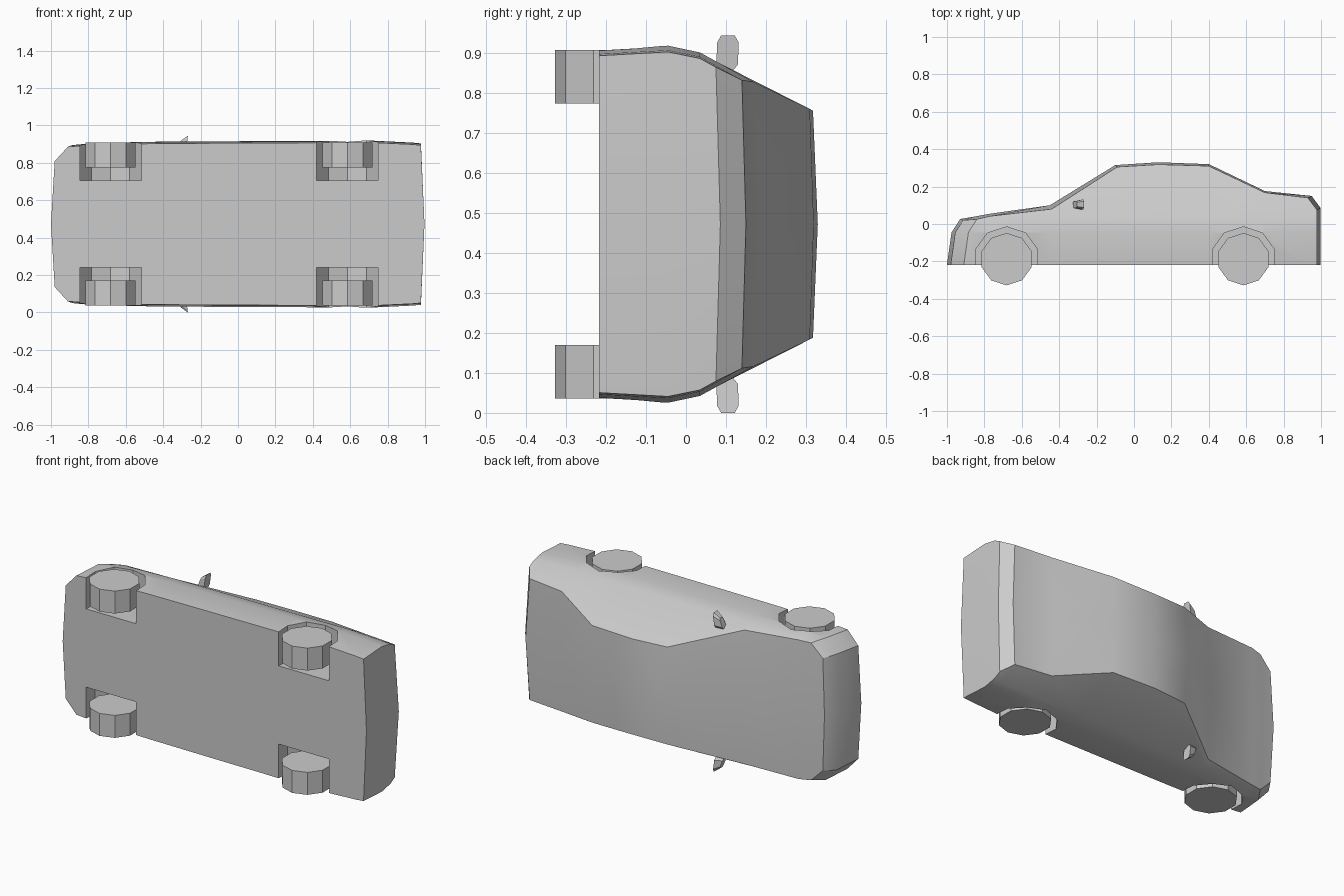
import bpy, bmesh, math
from mathutils import Matrix, Vector

if "Cube" in bpy.data.objects:
    bpy.data.objects.remove(bpy.data.objects["Cube"])

MID = 0.4725                      # car lies on its side: width runs along z
AXLES = (-0.681, 0.585)
AXLE_Y = -0.188

grey = bpy.data.materials.new("plain grey")
grey.use_nodes = True
grey.diffuse_color = (0.6, 0.6, 0.6, 1)
grey.node_tree.nodes["Principled BSDF"].inputs["Base Color"].default_value = (0.6, 0.6, 0.6, 1)


def add_object(name, bm, z=MID):
    bmesh.ops.recalc_face_normals(bm, faces=bm.faces)
    mesh = bpy.data.meshes.new(name)
    bm.to_mesh(mesh)
    bm.free()
    mesh.materials.append(grey)
    ob = bpy.data.objects.new(name, mesh)
    ob.location.z = z
    bpy.context.collection.objects.link(ob)
    return ob


def activate(ob):
    bpy.ops.object.select_all(action='DESELECT')
    ob.select_set(True)
    bpy.context.view_layer.objects.active = ob


def disc(name, x, radius, near, far):
    """Ten-sided drum along z with a corner pointing down."""
    bm = bmesh.new()
    turn = Matrix.Translation((x, AXLE_Y, (near + far) / 2)) @ Matrix.Rotation(math.pi / 2, 4, 'Z')
    bmesh.ops.create_cone(bm, cap_ends=True, segments=10, radius1=radius, radius2=radius,
                          depth=abs(far - near), matrix=turn)
    # put a corner at the lowest point whatever the starting angle
    low = min(bm.verts, key=lambda v: v.co.y).co
    angle = math.atan2(low.x - x, AXLE_Y - low.y)
    bmesh.ops.rotate(bm, verts=bm.verts, cent=(x, AXLE_Y, 0), matrix=Matrix.Rotation(-angle, 3, 'Z'))
    return add_object(name, bm)


# Body: half cross-sections lofted from nose to tail, then mirrored
FLOOR, BELT = -0.218, -0.045
# edge x, centre x, edge height, centre height, width factor, nose lean
STATIONS = [
    (-0.98, -1.0, 0.02, 0.027, 0.77, 1),
    (-0.91, -0.93, 0.026, 0.04, 0.945, 1),
    (-0.77, -0.77, 0.042, 0.055, 0.97, 0),
    (-0.44, -0.45, 0.08, 0.1, 0.985, 0),
    (-0.09, -0.1, 0.305, 0.315, 0.99, 0),
    (0.13, 0.13, 0.318, 0.33, 0.992, 0),
    (0.4, 0.4, 0.31, 0.32, 0.995, 0),
    (0.7, 0.7, 0.168, 0.176, 1.0, 0),
    (0.93, 0.95, 0.14, 0.15, 0.975, 0),
    (0.978, 0.997, 0.075, 0.086, 0.965, 0),
]
FLANK = [(FLOOR, 0.437), (BELT, 0.447), (0.035, 0.43), (0.14, 0.37), (0.31, 0.29), (0.4, 0.25)]


def half_width(y):
    for (y0, w0), (y1, w1) in zip(FLANK, FLANK[1:]):
        if y <= y1:
            return w0 + (w1 - w0) * (y - y0) / (y1 - y0)


def lean(y):
    return 0.094 * (y - FLOOR) + 0.55 * max(0, y + 0.06)


bm = bmesh.new()
rings, caps = [], []
for xe, xc, ye, yc, factor, nose in STATIONS:
    heights = [FLOOR, BELT, min(0.035, ye * 0.6), ye]
    ring = [bm.verts.new((xc, FLOOR, 0))]
    ring += [bm.verts.new((xe + nose * lean(y), y, half_width(y) * factor)) for y in heights]
    ring.append(bm.verts.new((xc + nose * lean(yc), yc, 0)))
    rings.append(ring)
    caps.append([(xc + nose * lean(y), y, 0) for y in heights[1:3]])
for a, b in zip(rings, rings[1:]):
    for i in range(5):
        bm.faces.new((a[i], a[i + 1], b[i + 1], b[i]))
for k in (0, -1):
    r = rings[k]
    column = [r[0], *[bm.verts.new(c) for c in caps[k]], r[5]]
    for i in range(3):
        bm.faces.new((column[i], r[i + 1], r[i + 2], column[i + 1]))
half = bmesh.ops.duplicate(bm, geom=bm.verts[:] + bm.edges[:] + bm.faces[:])["geom"]
for v in half:
    if isinstance(v, bmesh.types.BMVert):
        v.co.z *= -1
bmesh.ops.remove_doubles(bm, verts=bm.verts, dist=0.0005)
body = add_object("body", bm)

# Wheel arches cut out of the body, and the wheels
for end, x in zip(("front", "rear"), AXLES):
    for side, s in (("left", -1), ("right", 1)):
        cutter = disc("arch_cutter", x, 0.173, s * 0.2325, s * 0.6)
        cutter.hide_render = True
        cut = body.modifiers.new("arch", 'BOOLEAN')
        cut.operation = 'DIFFERENCE'
        cut.solver = 'EXACT'
        cut.object = cutter
        activate(body)
        bpy.ops.object.modifier_apply(modifier=cut.name)
        bpy.data.objects.remove(cutter)
        disc(f"{end}_{side}_wheel", x, 0.14, s * 0.3025, s * 0.436)
activate(body)
bpy.ops.object.shade_smooth_by_angle(angle=math.radians(32))

# Door mirrors: flat glass side facing the tail, narrower shell facing the nose
OUTLINE = [(0.09, 0.385), (0.076, 0.4), (0.078, 0.455), (0.088, 0.4725),
           (0.122, 0.4725), (0.132, 0.455), (0.13, 0.4), (0.118, 0.385)]
for side, s in (("left", -1), ("right", 1)):
    bm = bmesh.new()
    back = [bm.verts.new((-0.268 - 0.12 * (0.4725 - z), y, s * z)) for y, z in OUTLINE]
    front = [bm.verts.new((-0.305 - 0.25 * (0.4725 - z), 0.103 + (y - 0.103) * 0.65,
                           s * (0.385 + (z - 0.385) * 0.7))) for y, z in OUTLINE]
    bm.faces.new(back)
    bm.faces.new(front)
    for i in range(len(back)):
        j = (i + 1) % len(back)
        bm.faces.new((back[i], back[j], front[j], front[i]))
    add_object(f"{side}_mirror", bm)
